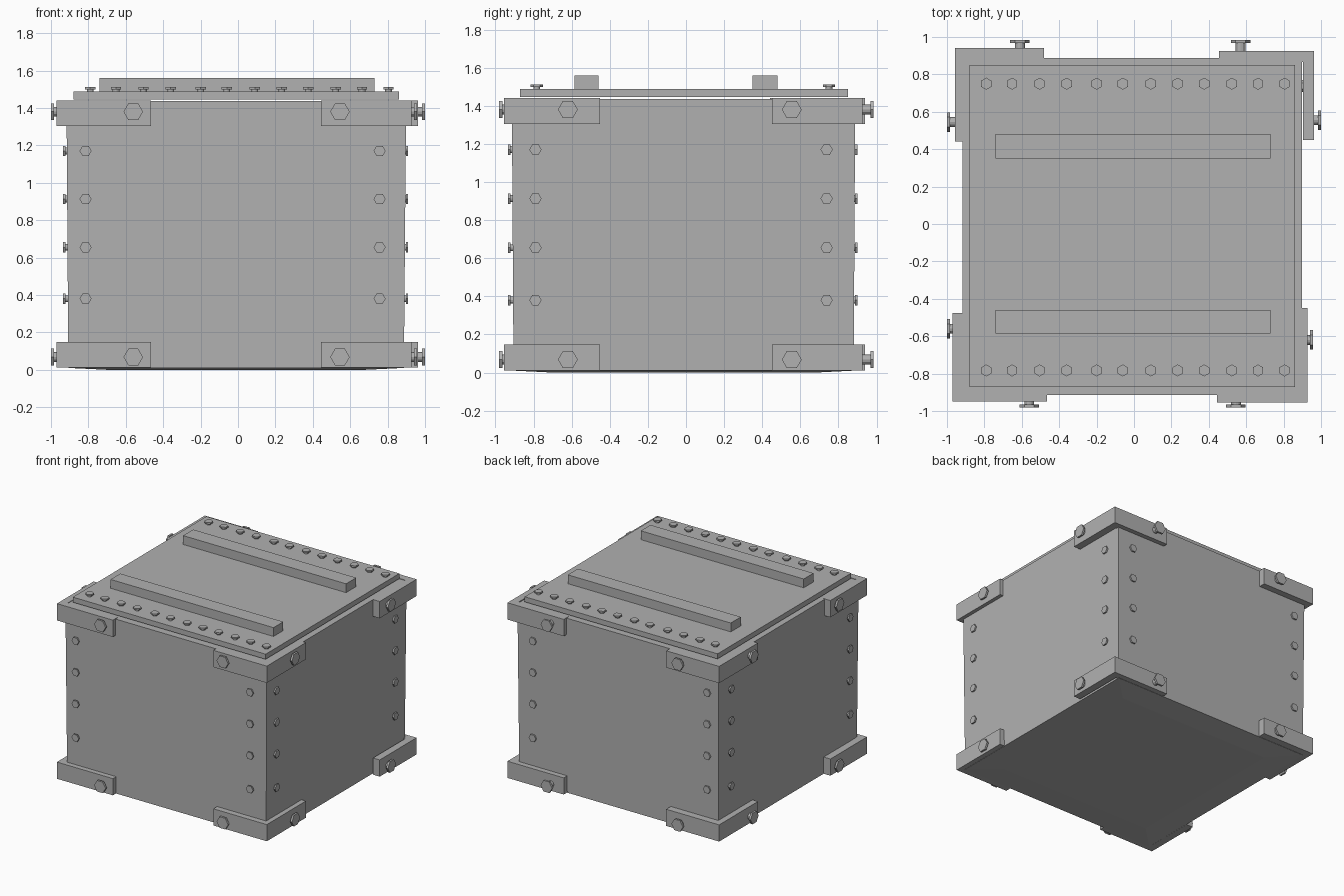
import bpy, bmesh, math
from mathutils import Vector

if "Cube" in bpy.data.objects:
    bpy.data.objects.remove(bpy.data.objects["Cube"])

X, Y, Z = Vector((1, 0, 0)), Vector((0, 1, 0)), Vector((0, 0, 1))

# Dark grey metal for every part
metal = bpy.data.materials.new("dark_metal")
metal.diffuse_color = (0.44, 0.44, 0.44, 1)
metal.use_nodes = True
metal.node_tree.nodes["Principled BSDF"].inputs["Base Color"].default_value = metal.diffuse_color


def finish(name, bm):
    bmesh.ops.recalc_face_normals(bm, faces=bm.faces)
    mesh = bpy.data.meshes.new(name)
    bm.to_mesh(mesh)
    bm.free()
    mesh.materials.append(metal)
    ob = bpy.data.objects.new(name, mesh)
    bpy.context.collection.objects.link(ob)
    return ob


def loft(bm, rings):
    """Skin a stack of equal-length point rings and cap both ends."""
    loops = [[bm.verts.new(p) for p in ring] for ring in rings]
    n = len(loops[0])
    for a, b in zip(loops, loops[1:]):
        for i in range(n):
            j = (i + 1) % n
            bm.faces.new((a[i], a[j], b[j], b[i]))
    bm.faces.new(loops[0][::-1])
    bm.faces.new(loops[-1])


def rect(x0, x1, y0, y1, z):
    return [(x0, y0, z), (x1, y0, z), (x1, y1, z), (x0, y1, z)]


def box(name, x0, x1, y0, y1, z0, z1):
    bm = bmesh.new()
    loft(bm, [rect(x0, x1, y0, y1, z0), rect(x0, x1, y0, y1, z1)])
    return finish(name, bm)


def bolt(bm, tip, normal, point_dir, head_r, head_t, shaft_r, length):
    """Hex head on a thin round shank; tip is the centre of the outer face."""
    side = normal.cross(point_dir)

    def ring(r, depth, n):
        return [tip - normal * depth + r * (math.cos(a) * point_dir + math.sin(a) * side)
                for a in (2 * math.pi * i / n for i in range(n))]
    loft(bm, [ring(head_r, head_t, 6), ring(head_r, 0, 6)])
    loft(bm, [ring(shaft_r, length, 12), ring(shaft_r, head_t, 12)])


# Crate body: slight taper towards the base, faintly bowed underside
bm = bmesh.new()
loft(bm, [rect(-0.70, 0.68, -0.70, 0.68, 0.0),
          rect(-0.907, 0.887, -0.905, 0.88, 0.01),
          rect(-0.917, 0.899, -0.914, 0.888, 1.436)])
finish("crate_body", bm)

# Lid and its two raised battens
box("lid", -0.88, 0.86, -0.872, 0.85, 1.446, 1.488)
box("lid_batten_back", -0.74, 0.73, 0.35, 0.48, 1.48, 1.56)
box("lid_batten_front", -0.74, 0.73, -0.585, -0.46, 1.48, 1.56)

# Rows of bolts along the lid edges
bm = bmesh.new()
for y in (-0.783, 0.75):
    for x in (-0.79, -0.652, -0.505, -0.36, -0.2, -0.06, 0.09, 0.233, 0.375, 0.523, 0.663, 0.805):
        bolt(bm, Vector((x, y, 1.512)), Z, Y, 0.032, 0.013, 0.018, 0.04)
finish("lid_bolts", bm)

# Columns of bolts down the four walls
bm = bmesh.new()
for z in (0.38, 0.655, 0.913, 1.17):
    for x in (-0.815, 0.757):
        bolt(bm, Vector((x, -0.934, z)), -Y, X, 0.032, 0.012, 0.018, 0.05)
        bolt(bm, Vector((x, 0.90, z)), Y, X, 0.032, 0.012, 0.018, 0.05)
    for y in (-0.79, 0.738):
        bolt(bm, Vector((-0.935, y, z)), -X, Y, 0.032, 0.012, 0.018, 0.05)
        bolt(bm, Vector((0.91, y, z)), X, Y, 0.032, 0.012, 0.018, 0.05)
finish("wall_bolts", bm)

# L-shaped corner brackets: outer corner, arm ends, bolt positions, bolt tips
T = 0.06
corners = {
    "front_left": ((-0.97, -0.948), (-0.465, -0.475), (-0.56, -0.56), (-1.0, -0.98)),
    "front_right": ((0.928, -0.954), (0.445, -0.45), (0.545, -0.62), (0.957, -0.98)),
    "back_left": ((-0.957, 0.94), (-0.48, 0.44), (-0.61, 0.545), (-1.0, 0.985)),
    "back_right": ((0.963, 0.925), (0.455, 0.45), (0.57, 0.555), (1.0, 0.985)),
}
for where, ((cx, cy), (ex, ey), (bx, by), (tx, ty)) in corners.items():
    sx, sy = math.copysign(1, cx), math.copysign(1, cy)
    ix, iy = cx - sx * T, cy - sy * T
    profile = [(cx, cy), (ex, cy), (ex, iy), (ix, iy), (ix, ey), (cx, ey)]
    for level, z0, z1 in (("lower", 0.012, 0.148), ("upper", 1.303, 1.44)):
        bm = bmesh.new()
        loft(bm, [[(x, y, z) for x, y in profile] for z in (z0, z1)])
        finish(f"{level}_bracket_{where}", bm)
        bm = bmesh.new()
        zb = 0.068 if level == "lower" else 1.38
        bolt(bm, Vector((bx, ty, zb)), Y * sy, X, 0.052, 0.016, 0.026, 0.08)
        bolt(bm, Vector((tx, by, zb)), X * sx, Y, 0.052, 0.016, 0.026, 0.08)
        finish(f"{level}_bracket_bolts_{where}", bm)
